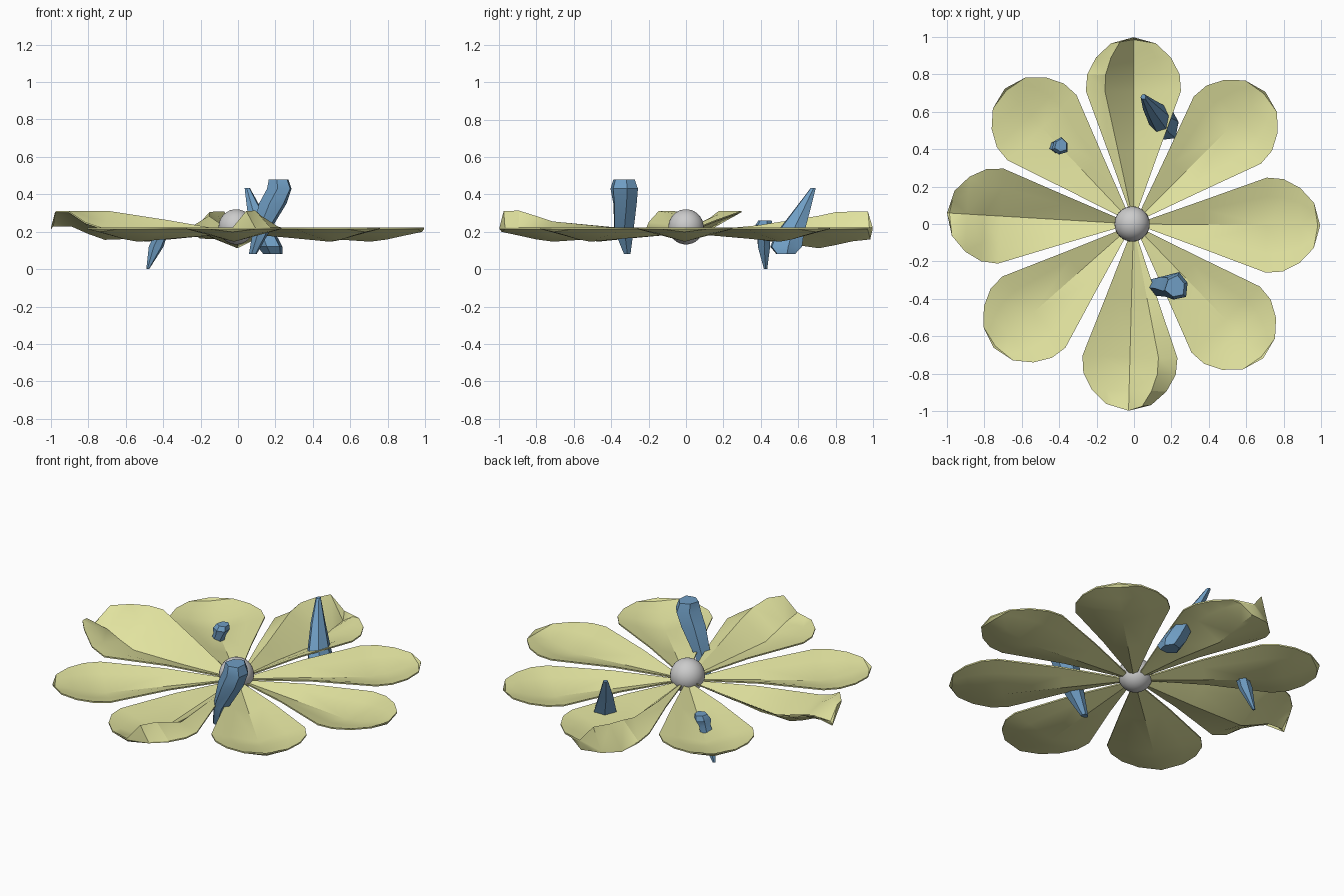
import bpy, bmesh, math

if "Cube" in bpy.data.objects:
    bpy.data.objects.remove(bpy.data.objects["Cube"])


def material(name, rgb):
    m = bpy.data.materials.new(name)
    m.diffuse_color = (*rgb, 1)
    m.use_nodes = True
    m.node_tree.nodes["Principled BSDF"].inputs["Base Color"].default_value = m.diffuse_color
    return m


YELLOW = material("petal_yellow", (0.76, 0.77, 0.35))
BLUE = material("crystal_blue", (0.16, 0.34, 0.55))


def make_object(name, bm, mat):
    bmesh.ops.recalc_face_normals(bm, faces=bm.faces)
    me = bpy.data.meshes.new(name)
    bm.to_mesh(me)
    bm.free()
    ob = bpy.data.objects.new(name, me)
    bpy.context.collection.objects.link(ob)
    me.materials.append(mat)
    bpy.ops.object.select_all(action='DESELECT')
    ob.select_set(True)
    bpy.context.view_layer.objects.active = ob
    bpy.ops.object.shade_smooth_by_angle(angle=math.radians(30))


# Petal rows: distance from centre, half width, rib dip
ROWS = [(0.38, 0.133, 0.045), (0.71, 0.254, 0.067), (0.80, 0.247, 0.055),
        (0.89, 0.20, 0.035), (0.965, 0.12, 0.015)]
COLS = (-1, -0.6, 0, 0.6, 1)
EDGE_Z = 0.222
THICK = 0.008

# Height changes per row and column for the curled petals
FLAT = [[0] * 5] * 5
FRONT = [[0, 0, 0, 0.02, 0], [0, 0, 0, 0.06, 0], [0, 0, 0.01, 0.085, 0],
         [0, 0, 0.015, 0.105, 0], [0, 0, 0.01, 0.095, 0]]
BACK = [[0, 0, -0.01, 0.03, 0], [0, 0, -0.03, 0.09, 0], [0, 0, -0.025, 0.105, -0.02],
        [0, 0, -0.03, 0.1, -0.05], [0, 0, -0.04, 0.093, -0.05]]
BACK_UNDER = [[0, 0, -0.01, 0, 0], [0, 0, -0.035, -0.01, 0], [0, 0, -0.03, -0.02, -0.02],
              [0, 0, -0.03, -0.04, -0.05], [0, 0, -0.04, -0.045, -0.05]]
LEFT = [[0.04, 0.02, 0, 0, 0], [0.09, 0.06, 0.01, 0.01, 0], [0.09, 0.075, 0.03, 0.04, 0.03],
        [0.09, 0.085, 0.05, 0.09, 0.088], [0.09, 0.06, 0.03, 0.088, 0.088]]


def petal(i, angle, over, under):
    bm = bmesh.new()
    a = math.radians(angle)
    ca, sa = math.cos(a), math.sin(a)

    def vert(r, t, z):
        return bm.verts.new((r * ca - t * sa - 0.003, r * sa + t * ca, z))

    # one sheet above, one below, joined by a rim
    rims = []
    for lift, drop in ((over, 0), (under, THICK)):
        rows = [[vert(r + 0.02 * (1 - abs(u)) * (r > 0.9), u * w,
                      EDGE_Z - drop - dip * (1 - abs(u)) + lift[j][k]) for k, u in enumerate(COLS)]
                for j, (r, w, dip) in enumerate(ROWS)]
        base, tip = vert(0.01, 0, 0.199 - drop), vert(0.998, 0, EDGE_Z - drop)
        for p, q in zip(rows, rows[1:]):
            for k in range(4):
                bm.faces.new((p[k], p[k + 1], q[k + 1], q[k]))
        for k in range(4):
            bm.faces.new((base, rows[0][k + 1], rows[0][k]))
            bm.faces.new((rows[-1][k], rows[-1][k + 1], tip))
        rims.append([base] + [p[0] for p in rows] + [tip] + [p[4] for p in rows[::-1]])
        # the outermost row closes straight onto the tip
    top, bot = rims
    n = len(top)
    for k in range(n):
        m = (k + 1) % n
        bm.faces.new((top[k], top[m], bot[m], bot[k]))
    bmesh.ops.triangulate(bm, faces=bm.faces)
    make_object(f"petal_{i}", bm, YELLOW)


for i, p in enumerate([(-0.5, FLAT, FLAT), (45, FLAT, FLAT), (90, BACK, BACK_UNDER),
                       (133.5, FLAT, FLAT), (176.6, LEFT, LEFT), (221.5, FLAT, FLAT),
                       (268.5, FRONT, FLAT), (314, FLAT, FLAT)]):
    petal(i + 1, *p)


# Crystals: lofted six-sided rings along a bent path
def crystal(name, rings):
    bm = bmesh.new()
    loops = []
    for x, y, z, rx, ry, turn in rings:
        loop = []
        for k in range(6):
            t = math.tau * k / 6 + turn
            s = 1 if k % 2 else 0.88
            loop.append(bm.verts.new((x + rx * s * math.cos(t), y + ry * s * math.sin(t), z)))
        loops.append(loop)
    for p, q in zip(loops, loops[1:]):
        for k in range(6):
            n = (k + 1) % 6
            bm.faces.new((p[k], p[n], q[n], q[k]))
    bm.faces.new(loops[0][::-1])
    bm.faces.new(loops[-1])
    make_object(name, bm, BLUE)


crystal("front_crystal", [(0.08, -0.315, 0.08, 0.022, 0.02, 0.1),
                          (0.13, -0.335, 0.21, 0.05, 0.06, 0.1),
                          (0.19, -0.33, 0.35, 0.08, 0.07, 0.2),
                          (0.225, -0.335, 0.43, 0.073, 0.08, 0.3),
                          (0.22, -0.335, 0.48, 0.058, 0.062, 0.3)])
crystal("back_crystal", [(0.19, 0.53, 0.08, 0.055, 0.055, 0.2),
                         (0.175, 0.53, 0.12, 0.072, 0.095, 0.2),
                         (0.145, 0.55, 0.19, 0.065, 0.085, 0.2),
                         (0.09, 0.62, 0.32, 0.042, 0.048, 0.2),
                         (0.05, 0.68, 0.435, 0.015, 0.015, 0.2)])
crystal("left_crystal", [(-0.482, 0.425, 0.0, 0.008, 0.01, 0.1),
                         (-0.435, 0.415, 0.12, 0.042, 0.038, 0.1),
                         (-0.405, 0.41, 0.20, 0.038, 0.036, 0.3),
                         (-0.395, 0.415, 0.235, 0.048, 0.05, 0.4),
                         (-0.39, 0.42, 0.26, 0.036, 0.038, 0.4)])

# Flower centre
bpy.ops.mesh.primitive_uv_sphere_add(segments=32, ring_count=16, radius=0.094,
                                     location=(-0.01, 0, 0.226))
bpy.context.object.name = "flower_centre"
bpy.ops.object.shade_smooth()
